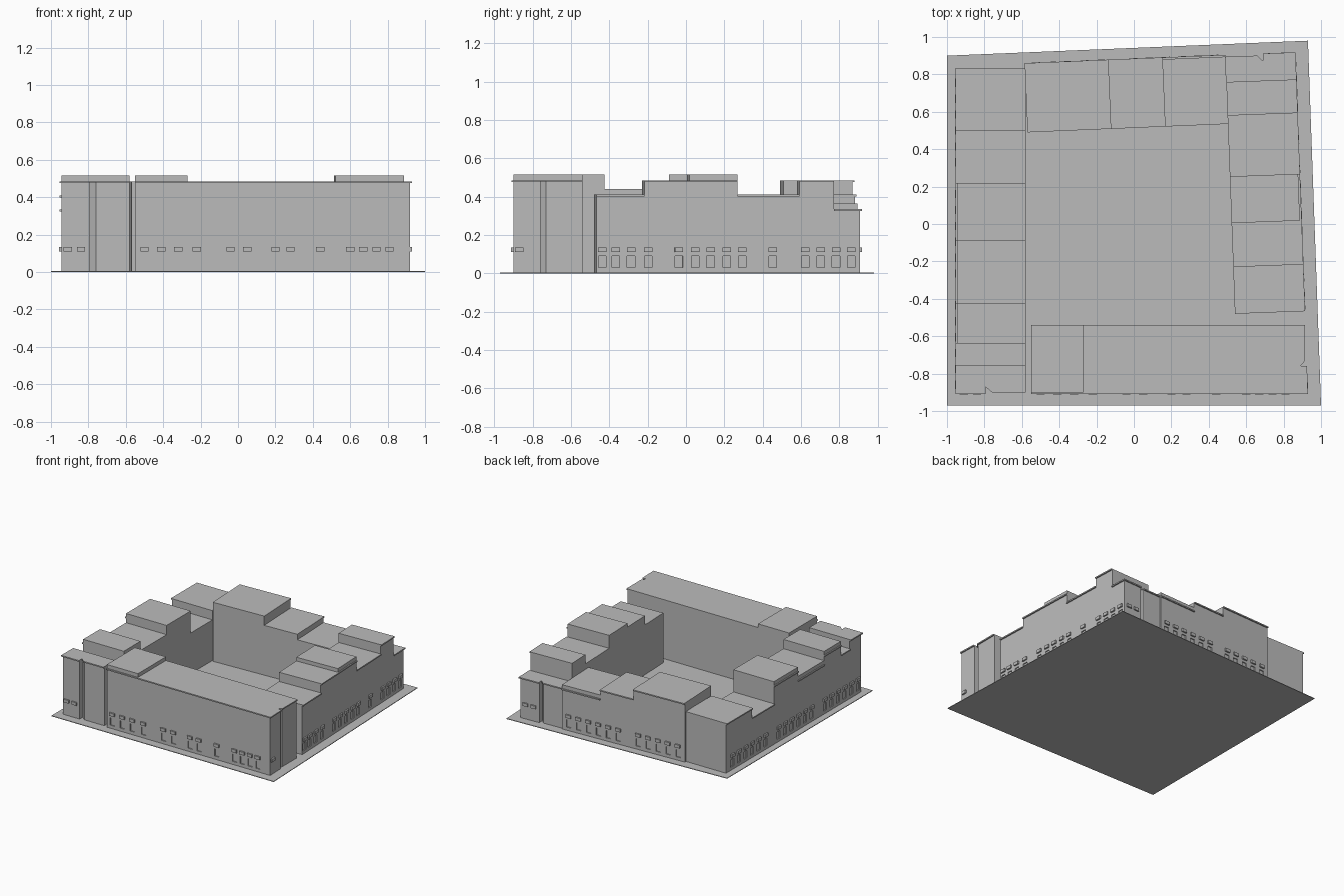
import bpy, bmesh
from mathutils import Vector

cube = bpy.data.objects.get("Cube")
if cube:
    bpy.data.objects.remove(cube, do_unlink=True)

grey = bpy.data.materials.new("light_grey")
grey.use_nodes = True
colour = (0.5, 0.5, 0.5, 1)
grey.diffuse_color = colour
grey.node_tree.nodes["Principled BSDF"].inputs["Base Color"].default_value = colour

BASE_TOP, SLAB, RAISE, LIP = 0.16, 0.01, 0.03, 0.01


def make(name, prisms):
    """One object from a list of (outline, bottom, top) prisms."""
    bm = bmesh.new()
    for outline, z0, z1 in prisms:
        low = [bm.verts.new((p[0], p[1], z0)) for p in outline]
        high = [bm.verts.new((p[0], p[1], z1)) for p in outline]
        bm.faces.new(low)
        bm.faces.new(high)
        n = len(low)
        for i in range(n):
            j = (i + 1) % n
            bm.faces.new((low[i], low[j], high[j], high[i]))
    bmesh.ops.recalc_face_normals(bm, faces=bm.faces)
    mesh = bpy.data.meshes.new(name)
    bm.to_mesh(mesh)
    bm.free()
    mesh.materials.append(grey)
    obj = bpy.data.objects.new(name, mesh)
    bpy.context.collection.objects.link(obj)
    return obj


def rect(u0, u1, v0, v1):
    return [(u0, v0), (u1, v0), (u1, v1), (u0, v1)]


def wing(name, origin, along, depth, segments, openings, ends=(), start=None, finish=None):
    """Row of blocks; u runs along the wing, v from courtyard to street.
    start / finish are notched end outlines replacing the plain block there."""
    o, u_dir = Vector(origin), Vector(along).normalized()
    v_dir = Vector((u_dir.y, -u_dir.x))
    if v_dir.dot(o) < 0:
        v_dir = -v_dir
    place = lambda pts: [o + u_dir * u + v_dir * v for u, v in pts]
    u_min, u_max = segments[0][0], segments[-1][1]

    def lip(pts):
        out = []
        for u, v in pts:
            if start and u < u_min + 0.06:
                u -= LIP
            if finish and u > u_max - 0.06:
                u += LIP
            out.append((u, v + LIP if v > depth * 0.85 else v))
        return out

    walls, roofs, raised = [], [], []
    for i, (u0, u1, top, high) in enumerate(segments):
        plan = rect(u0, u1, 0, depth)
        if start and i == 0:
            plan = start + [(u1, depth), (u1, 0)]
        if finish and i == len(segments) - 1:
            plan = [(u0, 0)] + finish + [(u0, depth)]
        walls.append((place(plan), BASE_TOP, top - SLAB))
        roofs.append((place(lip(plan)), top - SLAB, top))
        if high:
            raised.append((place(rect(u0, u1, 0, depth)), top, top + RAISE))
    make(name + "_upper_walls", walls)
    make(name + "_roof_slabs", roofs)
    if raised:
        make(name + "_raised_roofs", raised)

    # Street floor with shallow window recesses
    plan = (start or [(u_min, 0), (u_min, depth)]) + \
        list(reversed(finish or [(u_max, 0), (u_max, depth)]))
    base = make(name + "_street_floor", [(place(plan), 0.002, BASE_TOP)])
    cutter = make(name + "_window_cutter",
                  [(place(rect(u - 0.02, u + 0.02, depth - 0.008, depth + 0.02)), 0.03, 0.09)
                   for u in openings])
    cutter.hide_render = True
    cutter.hide_set(True)
    mod = base.modifiers.new("window_recesses", "BOOLEAN")
    mod.operation, mod.object, mod.solver = "DIFFERENCE", cutter, "EXACT"
    bpy.context.view_layer.objects.active = base
    bpy.ops.object.modifier_apply(modifier=mod.name)
    bpy.data.objects.remove(cutter, do_unlink=True)

    # Awnings over the windows, including the end walls
    awnings = [rect(u - 0.022, u + 0.022, depth - 0.002, depth + 0.012) for u in openings]
    awnings += [rect(u - 0.011, u + 0.011, v - 0.022, v + 0.022) for u, v in ends]
    make(name + "_awnings", [(place(a), 0.11, 0.135) for a in awnings])


# Thin ground plate
make("ground_plate", [([(-1, -0.97), (1, -0.97), (0.93, 0.98), (-1, 0.9)], 0, 0.005)])

wing("front_wing", (0, -0.54), (1, 0), 0.36,
     [(-0.55, -0.27, 0.485, True), (-0.27, 0.92, 0.485, False)],
     [-0.5, -0.41, -0.32, -0.22, -0.04, 0.05, 0.2, 0.28, 0.44, 0.6, 0.67, 0.74, 0.81],
     ends=[(0.92, 0.33)],
     finish=[(0.905, 0), (0.905, 0.19), (0.88, 0.22), (0.915, 0.22), (0.92, 0.36)])

wing("right_wing", (-0.58, 0), (0, 1), 0.365,
     [(-0.9, -0.755, 0.485, False), (-0.755, -0.64, 0.41, False),
      (-0.64, -0.425, 0.485, True), (-0.425, -0.09, 0.41, True),
      (-0.09, 0.22, 0.485, True), (0.22, 0.5, 0.335, False), (0.5, 0.835, 0.41, False)],
     [-0.86 + 0.085 * i for i in range(20) if i not in (6, 13)],
     ends=[(-0.9, 0.26), (-0.9, 0.33)],
     start=[(-0.89, 0), (-0.89, 0.18), (-0.86, 0.215), (-0.9, 0.215), (-0.9, 0.365)])

wing("back_wing", (-0.57, 0.49), (1.07, 0.045), 0.36,
     [(0, 0.45, 0.485, False), (0.45, 0.74, 0.41, False), (0.74, 1.075, 0.335, True)],
     [0.06 + 0.087 * i for i in range(12) if i != 5])

wing("left_wing", (0.54, -0.48), (-0.037, 1), 0.365,
     [(0, 0.25, 0.41, False), (0.25, 0.485, 0.485, False), (0.485, 0.735, 0.485, True),
      (0.735, 1.06, 0.41, False), (1.06, 1.24, 0.485, False), (1.24, 1.375, 0.335, False)],
     [0.03, 0.1, 0.18, 0.27, 0.43, 0.515, 0.595, 0.68, 0.76, 0.92, 1.09, 1.17, 1.25, 1.33],
     ends=[(1.375, 0.25), (1.375, 0.32)],
     finish=[(1.365, 0), (1.365, 0.17), (1.335, 0.2), (1.375, 0.2), (1.375, 0.365)])
